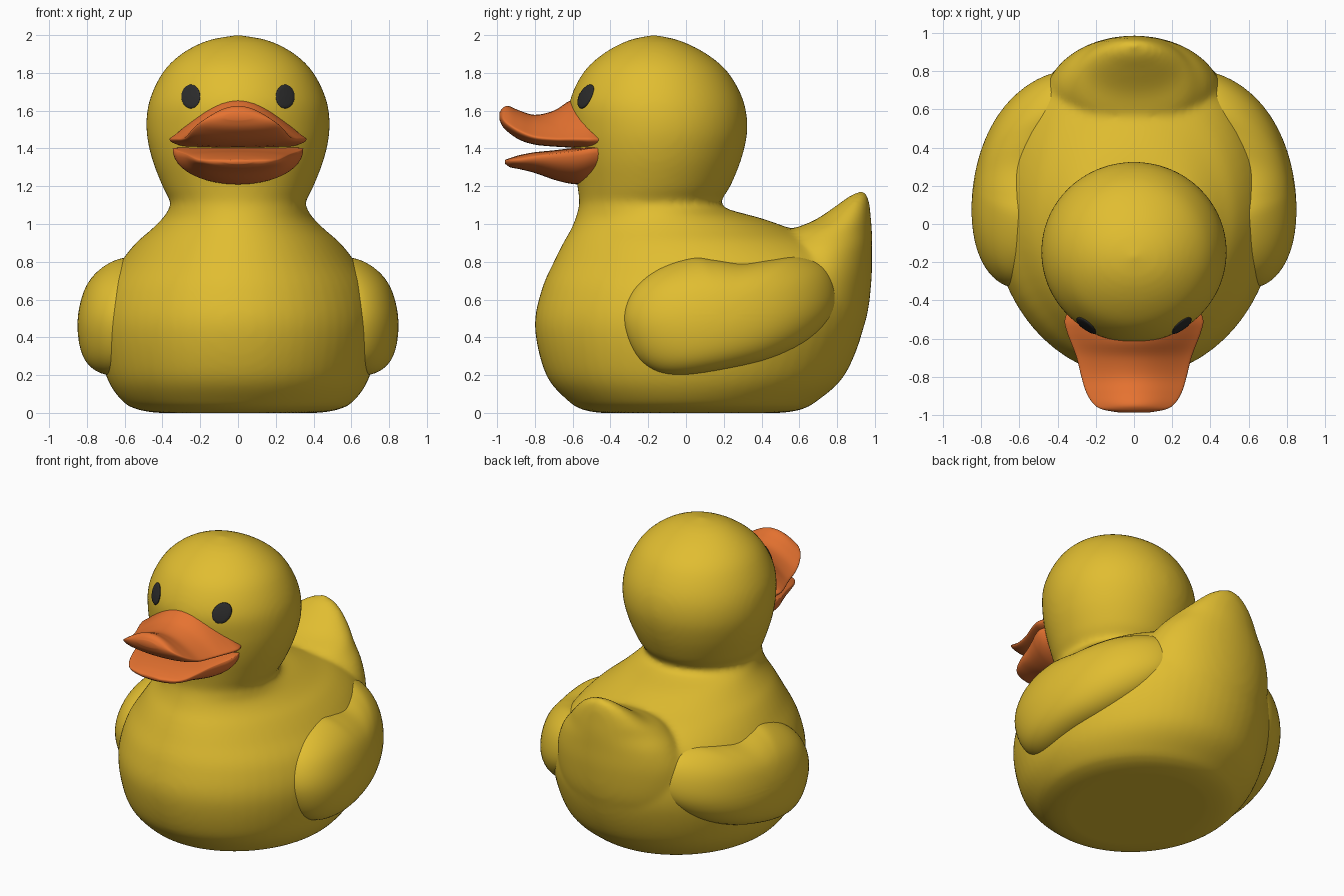
import bpy, bmesh, math

if "Cube" in bpy.data.objects:
    bpy.data.objects.remove(bpy.data.objects["Cube"])


def material(name, rgb):
    m = bpy.data.materials.new(name)
    m.use_nodes = True
    m.diffuse_color = (*rgb, 1)
    bsdf = m.node_tree.nodes["Principled BSDF"]
    bsdf.inputs["Base Color"].default_value = (*rgb, 1)
    bsdf.inputs["Roughness"].default_value = 0.5
    return m


yellow = material("warm yellow", (0.75, 0.51, 0.03))
orange = material("bright orange", (0.79, 0.17, 0.03))
black = material("eye black", (0.025, 0.025, 0.025))


def spline(points, steps, closed=False):
    """Catmull-Rom samples through points of any dimension."""
    n = len(points)
    pick = (lambda i: points[i % n]) if closed else (lambda i: points[min(max(i, 0), n - 1)])
    out = []
    for i in range(n if closed else n - 1):
        for s in range(steps):
            t = s / steps
            out.append([b + 0.5 * t * (c - a + t * (2 * a - 5 * b + 4 * c - d + t * (3 * (b - c) + d - a)))
                        for a, b, c, d in zip(pick(i - 1), pick(i), pick(i + 1), pick(i + 2))])
    if not closed:
        out.append(list(points[-1]))
    return out


def skin(bm, rings):
    """Join rings of equal size into a closed skin."""
    loops = [[bm.verts.new(p) for p in ring] for ring in rings]
    n = len(loops[0])
    for a, b in zip(loops, loops[1:]):
        for i in range(n):
            j = (i + 1) % n
            bm.faces.new((a[i], a[j], b[j], b[i]))
    bm.faces.new(loops[0])
    bm.faces.new(loops[-1])


def make_object(name, shells, mat, mirror=False):
    bm = bmesh.new()
    for rings in shells:
        skin(bm, rings)
    bmesh.ops.recalc_face_normals(bm, faces=bm.faces)
    for f in bm.faces:
        f.smooth = True
    mesh = bpy.data.meshes.new(name)
    bm.to_mesh(mesh)
    bm.free()
    mesh.materials.append(mat)
    ob = bpy.data.objects.new(name, mesh)
    bpy.context.collection.objects.link(ob)
    if mirror:
        ob.modifiers.new("Mirror", "MIRROR").use_mirror_merge = False
    return ob


def angles(n):
    return [2 * math.pi * i / n for i in range(n)]


def oval(z, w, front, back):
    """Horizontal oval ring."""
    mid, r = (front + back) / 2, (back - front) / 2
    return [(w * math.cos(a), mid + r * math.sin(a), z) for a in angles(64)]


# Body, neck and head profile: height, half width, front, back
body_profile = spline([
    (0, .42, -.45, .5), (.015, .52, -.54, .6), (.06, .61, -.62, .69),
    (.2, .7, -.74, .84), (.45, .745, -.8, .94), (.65, .71, -.765, .95),
    (.8, .62, -.7, .9), (.9, .54, -.65, .76), (.97, .46, -.61, .57),
    (1.03, .4, -.585, .4), (1.08, .367, -.57, .22), (1.12, .36, -.565, .185),
    (1.2, .4, -.575, .235), (1.35, .457, -.6, .295), (1.5, .485, -.615, .325),
    (1.65, .47, -.615, .305), (1.8, .4, -.545, .225), (1.9, .3, -.44, .11),
    (1.97, .165, -.31, -.03), (2, .01, -.18, -.16)], 6)

# Upturned tail
tail_profile = spline([
    (.3, .4, .3, .88), (.5, .46, .3, .955), (.7, .46, .35, .982),
    (.85, .4, .45, .985), (.95, .32, .52, .985), (1.02, .25, .68, .98),
    (1.1, .165, .8, .972), (1.15, .09, .87, .96), (1.175, .01, .93, .94)], 5)

body = make_object("body", [[oval(*s) for s in p] for p in (body_profile, tail_profile)], yellow)
remesh = body.modifiers.new("Merge", "REMESH")
remesh.mode = "VOXEL"
remesh.voxel_size = 0.018
remesh.use_smooth_shade = True
soften = body.modifiers.new("Soften", "SMOOTH")
soften.factor = 0.5
soften.iterations = 10


def body_at(z):
    """Half width, middle and depth of the body at a height."""
    for a, b in zip(body_profile, body_profile[1:]):
        if a[0] <= z <= b[0]:
            t = (z - a[0]) / (b[0] - a[0])
            w, f, k = (p + (q - p) * t for p, q in zip(a[1:], b[1:]))
            return w, (f + k) / 2, (k - f) / 2


def side_x(y, z):
    w, mid, r = body_at(z)
    return w * math.sqrt(max(0, 1 - ((y - mid) / r) ** 2))


def front_y(x, z):
    w, mid, r = body_at(z)
    return mid - r * math.sqrt(max(0, 1 - (x / w) ** 2))


# Wings: padded bean shapes that follow the flanks
bean = spline([
    (-.33, .5), (-.28, .33), (-.18, .23), (-.03, .2), (.2, .23), (.45, .29),
    (.65, .39), (.77, .52), (.79, .65), (.74, .77), (.6, .825), (.45, .81),
    (.3, .79), (.15, .81), (.03, .82), (-.15, .76), (-.28, .65)], 5, closed=True)
wing_rings = []
for k in range(1, 19):
    r = math.sin(k / 18 * math.pi / 2)
    puff = 0.13 * math.sqrt(max(0, 1 - r ** 5)) - 0.025
    ring = []
    for u, v in bean:
        y, z = .22 + (u - .22) * r, .52 + (v - .52) * r
        ring.append((side_x(y, z) + puff, y, z))
    wing_rings.append(ring)
make_object("wings", [wing_rings], yellow, mirror=True)

# Eyes: thin oval plates lying on the face
eye_rings = []
for r, lift in ((.02, .007), (.35, .007), (.7, .007), (.95, .007), (1, .004), (1, -.002)):
    ring = []
    for a in angles(32):
        x, z = .25 + .05 * r * math.cos(a), 1.675 + .063 * r * math.sin(a)
        ring.append((x, front_y(x, z) - lift, z))
    eye_rings.append(ring)
make_object("eyes", [eye_rings], black, mirror=True)


def bill(name, stations, crest):
    """Loft along y: half width, top, rim and bottom heights."""
    rings = []
    for y, w, top, rim, low in spline(stations, 5):
        ring = []
        for a in angles(48):
            s = math.sin(a)
            if s >= 0:
                lip = min(.03, top - rim)
                z = rim + lip * s + (top - rim - lip) * s ** crest
            else:
                z = rim - (rim - low) * (-s) ** .9
            ring.append((w * math.cos(a), y, z))
        rings.append(ring)
    make_object(name, [rings], orange)


# Bill halves
bill("upper_bill", [
    (-.42, .33, 1.66, 1.45, 1.39), (-.5, .362, 1.665, 1.45, 1.39),
    (-.56, .352, 1.665, 1.45, 1.4), (-.62, .33, 1.65, 1.45, 1.405),
    (-.7, .3, 1.6, 1.45, 1.41), (-.8, .275, 1.578, 1.46, 1.42),
    (-.88, .25, 1.6, 1.49, 1.445), (-.94, .213, 1.625, 1.525, 1.485),
    (-.97, .165, 1.615, 1.55, 1.515), (-.987, .07, 1.59, 1.565, 1.55)], 3)
bill("lower_bill", [
    (-.42, .32, 1.41, 1.4, 1.24), (-.5, .345, 1.41, 1.4, 1.22),
    (-.56, .335, 1.405, 1.39, 1.21), (-.62, .31, 1.4, 1.38, 1.215),
    (-.7, .28, 1.39, 1.37, 1.235), (-.8, .25, 1.38, 1.355, 1.27),
    (-.88, .215, 1.365, 1.34, 1.29), (-.93, .165, 1.35, 1.335, 1.3),
    (-.957, .07, 1.34, 1.33, 1.318)], 1)
